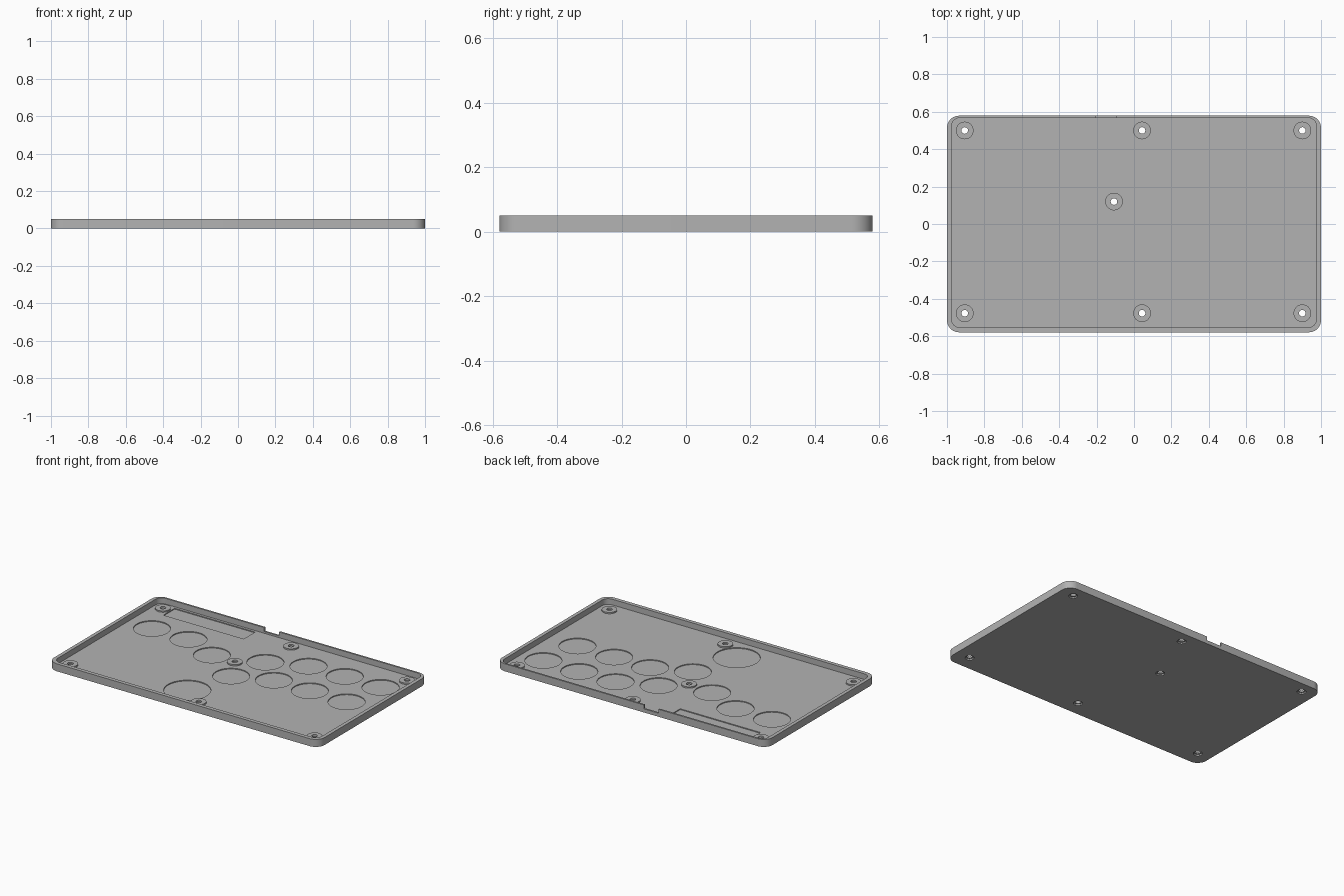
import bpy, bmesh, math

cube = bpy.data.objects.get("Cube")
if cube:
    bpy.data.objects.remove(cube, do_unlink=True)

HEIGHT, FLOOR, BOSS_TOP, POCKET = 0.05, 0.012, 0.021, 0.006
HOLE_R, BORE_R, BOSS_R, BUTTON_R = 0.0175, 0.027, 0.047, 0.1125

screws = [(x, y) for x in (-0.905, 0.043, 0.9) for y in (-0.477, 0.5)] + [(-0.107, 0.12)]
buttons = [(-0.80, 0.234), (-0.53, 0.234), (-0.284, 0.13), (-0.016, -0.05),
           (0.04, 0.232), (0.23, 0.05), (0.286, 0.336), (0.495, 0.052),
           (0.55, 0.342), (0.768, 0.05), (0.818, 0.338)]

grey = bpy.data.materials.new("grey_plastic")
grey.use_nodes = True
grey.diffuse_color = (0.45, 0.45, 0.45, 1)
grey.node_tree.nodes["Principled BSDF"].inputs["Base Color"].default_value = (0.45, 0.45, 0.45, 1)


def circle(x, y, r, n=48):
    return [(x + r * math.cos(2 * math.pi * i / n), y + r * math.sin(2 * math.pi * i / n))
            for i in range(n)]


def rounded_rect(x0, x1, y0, y1, r, n=10):
    pts = []
    corners = [(x1 - r, y1 - r), (x0 + r, y1 - r), (x0 + r, y0 + r), (x1 - r, y0 + r)]
    for k, (cx, cy) in enumerate(corners):
        for i in range(n + 1):
            a = math.pi / 2 * (k + i / n)
            pts.append((cx + r * math.cos(a), cy + r * math.sin(a)))
    return pts


def rect(x0, x1, y0, y1):
    return [(x0, y0), (x1, y0), (x1, y1), (x0, y1)]


def prisms(name, items):
    """One object made of separate upright prisms (outline, bottom, top)."""
    bm = bmesh.new()
    for outline, z0, z1 in items:
        low = [bm.verts.new((x, y, z0)) for x, y in outline]
        high = [bm.verts.new((x, y, z1)) for x, y in outline]
        bm.faces.new(low[::-1])
        bm.faces.new(high)
        for i in range(len(low)):
            j = (i + 1) % len(low)
            bm.faces.new((low[i], low[j], high[j], high[i]))
    mesh = bpy.data.meshes.new(name)
    bm.to_mesh(mesh)
    bm.free()
    obj = bpy.data.objects.new(name, mesh)
    bpy.context.collection.objects.link(obj)
    obj.data.materials.append(grey)
    return obj


def cut(target, items):
    """Cut prisms out of the target and remove the cutter."""
    cutter = prisms("cutter", items)
    cutter.hide_render = True
    mod = target.modifiers.new("cut", 'BOOLEAN')
    mod.operation, mod.solver, mod.object = 'DIFFERENCE', 'EXACT', cutter
    bpy.context.view_layer.objects.active = target
    bpy.ops.object.modifier_apply(modifier=mod.name)
    bpy.data.objects.remove(cutter, do_unlink=True)


def smooth(obj):
    bpy.ops.object.select_all(action='DESELECT')
    obj.select_set(True)
    bpy.context.view_layer.objects.active = obj
    bpy.ops.object.shade_smooth_by_angle(angle=math.radians(30))


# Tray with its raised rim
tray = prisms("tray", [(rounded_rect(-1, 1, -0.579, 0.579, 0.065), 0, HEIGHT)])
cut(tray, [(rounded_rect(-0.976, 0.976, -0.553, 0.567, 0.045), FLOOR, 0.1)])

# Shallow button pockets, board pocket and the cable notch in the back rim
pockets = [(circle(x, y, BUTTON_R), POCKET, 0.03) for x, y in buttons]
pockets.append((circle(-0.118, -0.367, 0.143), POCKET, 0.03))
pockets.append((rect(-0.853, -0.258, 0.43, 0.55), POCKET, 0.03))
cut(tray, pockets)
cut(tray, [(rect(-0.203, -0.093, 0.556, 0.62), 0.024, 0.1)])

# Screw holes, wider on the underside
cut(tray, [(circle(x, y, BORE_R, 32), -0.02, 0.009) for x, y in screws])
cut(tray, [(circle(x, y, HOLE_R, 32), -0.02, 0.04) for x, y in screws])
smooth(tray)

# Screw bosses standing on the floor
bosses = prisms("screw_bosses", [(circle(x, y, BOSS_R), FLOOR - 0.001, BOSS_TOP) for x, y in screws])
cut(bosses, [(circle(x, y, HOLE_R, 32), -0.02, 0.04) for x, y in screws])
smooth(bosses)
